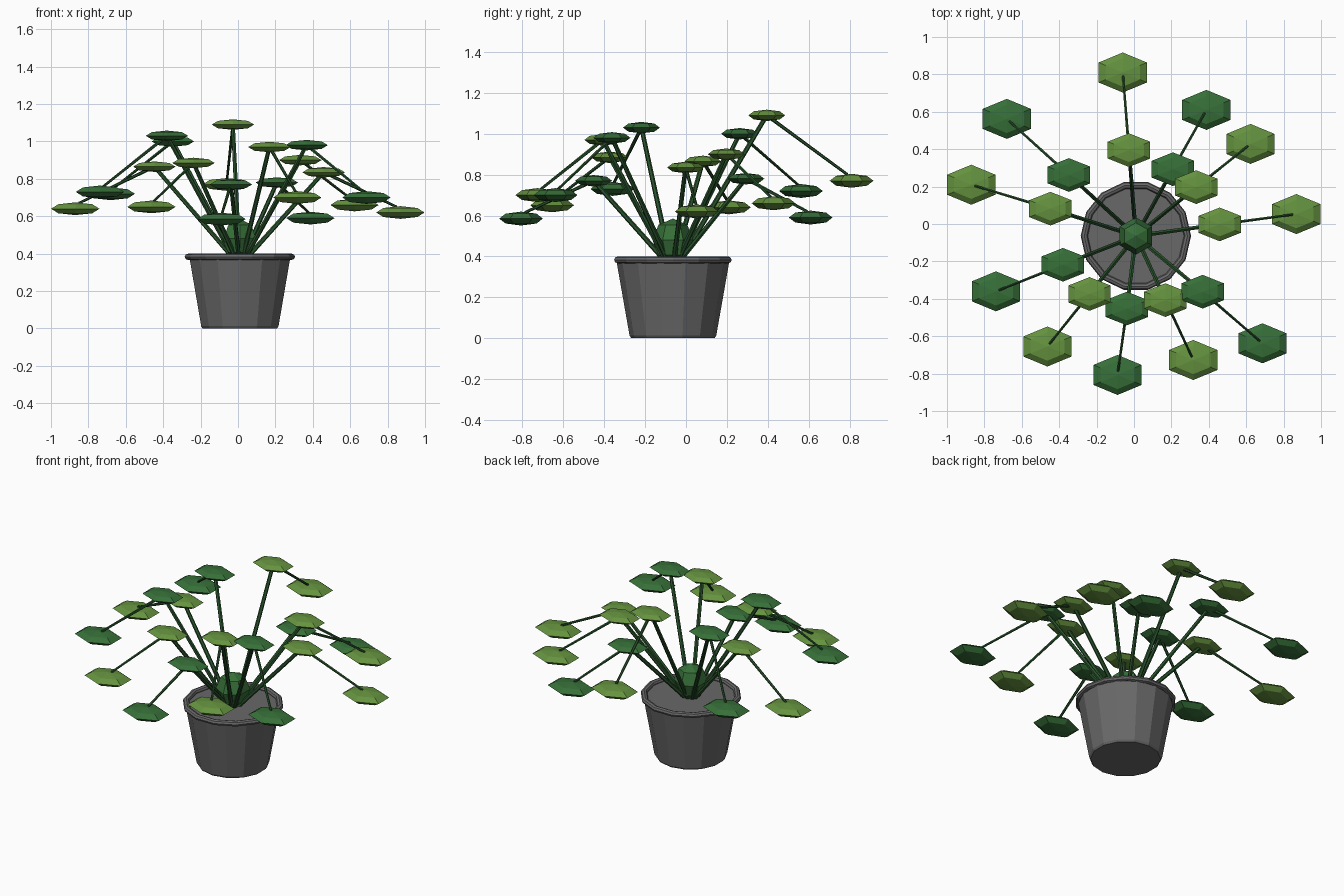
import bpy, bmesh
from math import sin, cos, pi
from mathutils import Vector

if "Cube" in bpy.data.objects:
    bpy.data.objects.remove(bpy.data.objects["Cube"])

CX, CY = 0.01, -0.064   # pot axis


def material(name, rgb):
    m = bpy.data.materials.new(name)
    m.diffuse_color = (*rgb, 1)
    m.use_nodes = True
    m.node_tree.nodes["Principled BSDF"].inputs["Base Color"].default_value = m.diffuse_color
    return m


DARK = material("dark_leaf", (0.038, 0.16, 0.04))
LIGHT = material("light_leaf", (0.13, 0.29, 0.05))
STEM = material("stem_green", (0.022, 0.085, 0.025))
POT = material("pot_grey", (0.14, 0.14, 0.14))


def add_object(name, bm, mat=None):
    bmesh.ops.recalc_face_normals(bm, faces=bm.faces)
    me = bpy.data.meshes.new(name)
    bm.to_mesh(me)
    bm.free()
    if mat:
        me.materials.append(mat)
    ob = bpy.data.objects.new(name, me)
    bpy.context.collection.objects.link(ob)
    return ob


def lathe(name, profile, sides, phase, loc, mat=None, scale=(1, 1, 1), closed=False):
    """Faceted solid of revolution: capped at both ends, or a closed ring."""
    bm = bmesh.new()
    rings = [[bm.verts.new((r * cos(phase + 2 * pi * i / sides),
                            r * sin(phase + 2 * pi * i / sides), z))
              for i in range(sides)] for r, z in profile]
    loops = rings + rings[:1] if closed else rings
    for a, b in zip(loops, loops[1:]):
        for i in range(sides):
            j = (i + 1) % sides
            bm.faces.new((a[i], a[j], b[j], b[i]))
    if not closed:
        bm.faces.new(rings[0])
        bm.faces.new(rings[-1])
    bmesh.ops.scale(bm, vec=scale, verts=bm.verts)
    bmesh.ops.translate(bm, vec=loc, verts=bm.verts)
    return add_object(name, bm, mat)


# six-sided low-poly ball, pointing along y
BALL = [(sin(pi * k / 4) + 1e-3 * (k in (0, 4)), -cos(pi * k / 4)) for k in range(5)]


def ball(name, loc, size, mat):
    return lathe(name, BALL, 6, pi / 2, loc, mat, size)


def rod(name, a, b, r1, r2):
    a, b = Vector(a), Vector(b)
    d = b - a
    bm = bmesh.new()
    bmesh.ops.create_cone(bm, cap_ends=True, segments=6, radius1=r1, radius2=r2, depth=d.length)
    m = d.to_track_quat('Z', 'Y').to_matrix().to_4x4()
    m.translation = (a + b) / 2
    bmesh.ops.transform(bm, matrix=m, verts=bm.verts)
    return add_object(name, bm, STEM)


# pot body with soil surface, and rolled rim
lathe("pot_body", [(0.204, 0), (0.212, 0.012), (0.275, 0.37), (0.265, 0.378)],
      14, pi / 2, (CX, CY, 0), POT)
lathe("pot_rim", [(0.276 + 0.019 * cos(pi * k / 4), 0.383 + 0.017 * sin(pi * k / 4)) for k in range(8)],
      14, 0, (CX, CY, 0), POT, closed=True)

# crown in the middle of the plant
ball("crown", (CX, CY, 0.48), (0.1, 0.1, 0.105), DARK)

# each frond: middle leaf x y z, tip leaf x y z, leaf colour
FRONDS = [
    (-0.027, 0.395, 1.09, -0.06, 0.81, 0.77, LIGHT),
    (0.208, 0.293, 0.78, 0.387, 0.61, 0.59, DARK),
    (-0.348, 0.262, 1.00, -0.68, 0.562, 0.72, DARK),
    (-0.447, 0.082, 0.865, -0.87, 0.21, 0.64, LIGHT),
    (-0.38, -0.218, 1.03, -0.738, -0.36, 0.73, DARK),
    (-0.238, -0.374, 0.885, -0.463, -0.655, 0.65, LIGHT),
    (-0.038, -0.452, 0.77, -0.088, -0.807, 0.585, DARK),
    (0.168, -0.407, 0.97, 0.317, -0.727, 0.70, LIGHT),
    (0.367, -0.362, 0.98, 0.687, -0.638, 0.70, DARK),
    (0.458, -0.002, 0.835, 0.868, 0.053, 0.62, LIGHT),
    (0.333, 0.197, 0.90, 0.623, 0.428, 0.66, LIGHT),
]
for n, (mx, my, mz, tx, ty, tz, mat) in enumerate(FRONDS, 1):
    mid, tip = Vector((mx, my, mz)), Vector((tx, ty, tz))
    out = Vector((tx - CX, ty - CY, 0)).normalized()
    base = Vector((CX, CY, 0.375)) + out * 0.035
    rod(f"lower_stem_{n}", base, mid, 0.013, 0.011)
    rod(f"upper_stem_{n}", mid, tip - out * 0.02 + Vector((0, 0, 0.03)), 0.009, 0.007)
    ball(f"middle_leaf_{n}", mid, (0.131, 0.09, 0.028), mat)
    ball(f"tip_leaf_{n}", tip, (0.149, 0.107, 0.034), mat)
